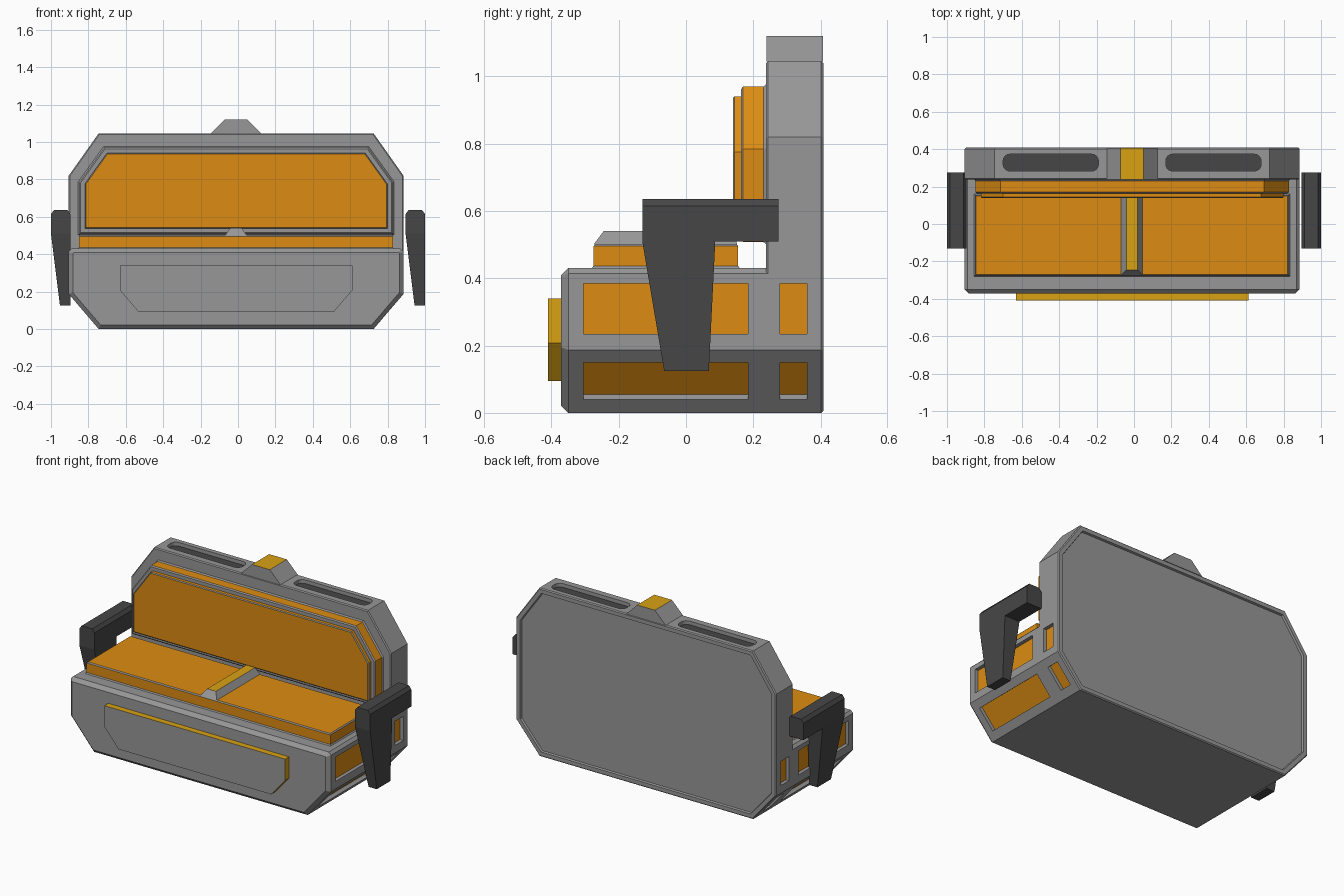
import bpy, bmesh, math
from mathutils import Vector

if "Cube" in bpy.data.objects:
    bpy.data.objects.remove(bpy.data.objects["Cube"])


def material(name, rgb):
    m = bpy.data.materials.new(name)
    m.diffuse_color = (*rgb, 1)
    m.use_nodes = True
    m.node_tree.nodes["Principled BSDF"].inputs["Base Color"].default_value = m.diffuse_color
    return m


MATS = [material("grey shell", (0.31, 0.31, 0.31)),
        material("orange padding", (0.72, 0.265, 0.006)),
        material("gold trim", (0.70, 0.36, 0.007)),
        material("dark plastic", (0.062, 0.062, 0.062))]
GREY, ORANGE, GOLD, DARK = range(4)
AXIS = {'x': lambda u, v, w: (w, u, v),
        'y': lambda u, v, w: (u, w, v),
        'z': lambda u, v, w: (u, v, w)}


def inset(poly, d):
    """Move every edge of a counter-clockwise outline inwards by d."""
    pts = [Vector(p) for p in poly]
    out = []
    for i, p in enumerate(pts):
        a = (p - pts[i - 1]).normalized()
        b = (pts[(i + 1) % len(pts)] - p).normalized()
        n1, n2 = Vector((-a.y, a.x)), Vector((-b.y, b.x))
        out.append(p + (n1 + n2) * (d / (1 + n1.dot(n2))))
    return out


def skin(name, rings, mats):
    """Skin 3D rings; mats holds one colour per band, then the end cap."""
    bm = bmesh.new()
    rs = [[bm.verts.new(p) for p in r] for r in rings]
    n = len(rs[0])
    bm.faces.new(rs[0]).material_index = mats[0]
    for k in range(len(rs) - 1):
        for i in range(n):
            j = (i + 1) % n
            f = bm.faces.new((rs[k][i], rs[k][j], rs[k + 1][j], rs[k + 1][i]))
            f.material_index = mats[k]
    bm.faces.new(rs[-1]).material_index = mats[-1]
    bmesh.ops.recalc_face_normals(bm, faces=bm.faces)
    me = bpy.data.meshes.new(name)
    bm.to_mesh(me)
    bm.free()
    for m in MATS:
        me.materials.append(m)
    ob = bpy.data.objects.new(name, me)
    bpy.context.collection.objects.link(ob)
    return ob


def loft(name, poly, axis, rings, mats):
    """Rings are (position along axis, inset of the outline)."""
    if isinstance(mats, int):
        mats = [mats] * len(rings)
    return skin(name, [[AXIS[axis](p[0], p[1], w) for p in inset(poly, d)]
                       for w, d in rings], mats)


def blocks(name, sections, color):
    return skin(name, [[(a, c, z), (b, c, z), (b, d, z), (a, d, z)]
                       for a, b, c, d, z in sections], [color] * len(sections))


def carve(ob, cutters):
    for c in cutters:
        mod = ob.modifiers.new("cut", 'BOOLEAN')
        mod.operation, mod.solver, mod.object = 'DIFFERENCE', 'EXACT', c
    dg = bpy.context.evaluated_depsgraph_get()
    me = bpy.data.meshes.new_from_object(ob.evaluated_get(dg))
    ob.modifiers.clear()
    ob.data = me
    for c in cutters:
        bpy.data.objects.remove(c)


CX = -0.01


def sym(points):
    """Complete an outline from its right half (bottom to top)."""
    return ([(CX + x, z) for x, z in points]
            + [(CX - x, z) for x, z in reversed(points)])


# Shell: low base with chamfered front, tall octagonal back
base = loft("base", sym([(0.735, 0), (0.895, 0.187), (0.895, 0.414), (0.879, 0.43)]), 'y',
            [(0.244, 0), (-0.35, 0), (-0.372, 0.022)], GREY)
back = loft("back_shell", sym([(0.735, 0), (0.895, 0.187), (0.895, 0.82), (0.735, 1.046)]), 'y',
            [(0.238, 0.006), (0.244, 0), (0.402, 0), (0.408, 0.006),
             (0.408, 0.03), (0.396, 0.034)], GREY)


# Recessed side windows with orange floors, on the upright and slanted sides
def side_box(name, side, p, q, lo, hi, y0, y1, color):
    p, q = Vector(p), Vector(q)
    t = (q - p).normalized()
    n = Vector((t.y, -t.x))
    quad = [p + n * lo, p + n * hi, q + n * hi, q + n * lo]
    pts = [(CX + side * v.x, v.y) for v in quad]
    if side < 0:
        pts.reverse()
    return loft(name, pts, 'y', [(y0, 0), (y1, 0)], color)


def on_slant(z):
    return (0.735 + 0.16 * z / 0.187, z)


for body, y0, y1, label in ((base, -0.305, 0.185, "long"), (back, 0.28, 0.36, "short")):
    cuts = []
    for s in (-1, 1):
        for p, q in (((0.895, 0.235), (0.895, 0.385)), (on_slant(0.04), on_slant(0.15))):
            cuts.append(side_box("cutter", s, p, q, -0.028, 0.03, y0, y1, GREY))
            side_box("side_window_" + label, s, p, q, -0.028, -0.022, y0, y1, ORANGE)
    carve(body, cuts)


# Rounded slots in the top of the back
def rounded(x0, x1, y0, y1, r):
    pts = []
    for cx, cy, a0 in ((x1 - r, y0 + r, -90), (x1 - r, y1 - r, 0),
                       (x0 + r, y1 - r, 90), (x0 + r, y0 + r, 180)):
        for k in range(5):
            a = math.radians(a0 + 22.5 * k)
            pts.append((cx + r * math.cos(a), cy + r * math.sin(a)))
    return pts


cuts = []
for s in (-1, 1):
    xs = sorted((CX + s * 0.18, CX + s * 0.69))
    shape = rounded(*xs, 0.283, 0.373, 0.036)
    cuts.append(loft("cutter", shape, 'z', [(1.016, 0), (1.08, 0)], GREY))
    loft("top_slot", shape, 'z', [(1.016, 0), (1.023, 0)], DARK)
carve(back, cuts)

# Raised crest in the middle of the top, gold on its upper face
crest = loft("top_crest", sym([(0.137, 1.044), (0.061, 1.12)]), 'y',
             [(0.239, 0), (0.407, 0)], GREY)
for f in crest.data.polygons:
    if f.normal.z > 0.9:
        f.material_index = GOLD

# Backrest padding in two steps with grey edging
loft("backrest_cushion", sym([(0.838, 0.508), (0.838, 0.785), (0.705, 0.97)]), 'y',
     [(0.24, -0.008), (0.23, 0), (0.17, 0), (0.164, 0.007), (0.164, 0.029),
      (0.144, 0.029), (0.139, 0.034)],
     [GREY, ORANGE, GREY, GREY, ORANGE, GREY, ORANGE])

# Seat padding and the divider bar
loft("seat_cushion", [(-0.85, -0.275), (0.828, -0.275), (0.828, 0.155), (-0.85, 0.155)], 'z',
     [(0.428, -0.007), (0.437, 0), (0.496, 0), (0.502, 0.006)],
     [GREY, ORANGE, GREY, ORANGE])
skin("seat_divider",
     [[(a, c, z), (b, c, z), (b, d, z), (a, d, z)] for a, b, c, d, z in
      ((-0.07, 0.047, -0.275, 0.152, 0.5), (-0.041, 0.019, -0.245, 0.142, 0.54))],
     [GREY, GOLD])

# Front plate with gold rim
loft("front_plate", sym([(0.525, 0.095), (0.622, 0.208), (0.622, 0.34)]), 'y',
     [(-0.365, 0), (-0.41, 0)], [GOLD, GREY])

# Armrests: identical copies, not mirrored
for dx, side in ((0, "left"), (1.896, "right")):
    a, b = -1 + dx, -0.896 + dx
    blocks(side + "_armrest", [(a, b, -0.13, 0.275, 0.51), (a, b, -0.13, 0.275, 0.615),
                               (a + 0.016, b - 0.016, -0.13, 0.275, 0.636)], DARK)
    blocks(side + "_armrest_leg", [(a + 0.048, b, -0.065, 0.068, 0.125),
                                   (a, b, -0.13, 0.087, 0.51)], DARK)
